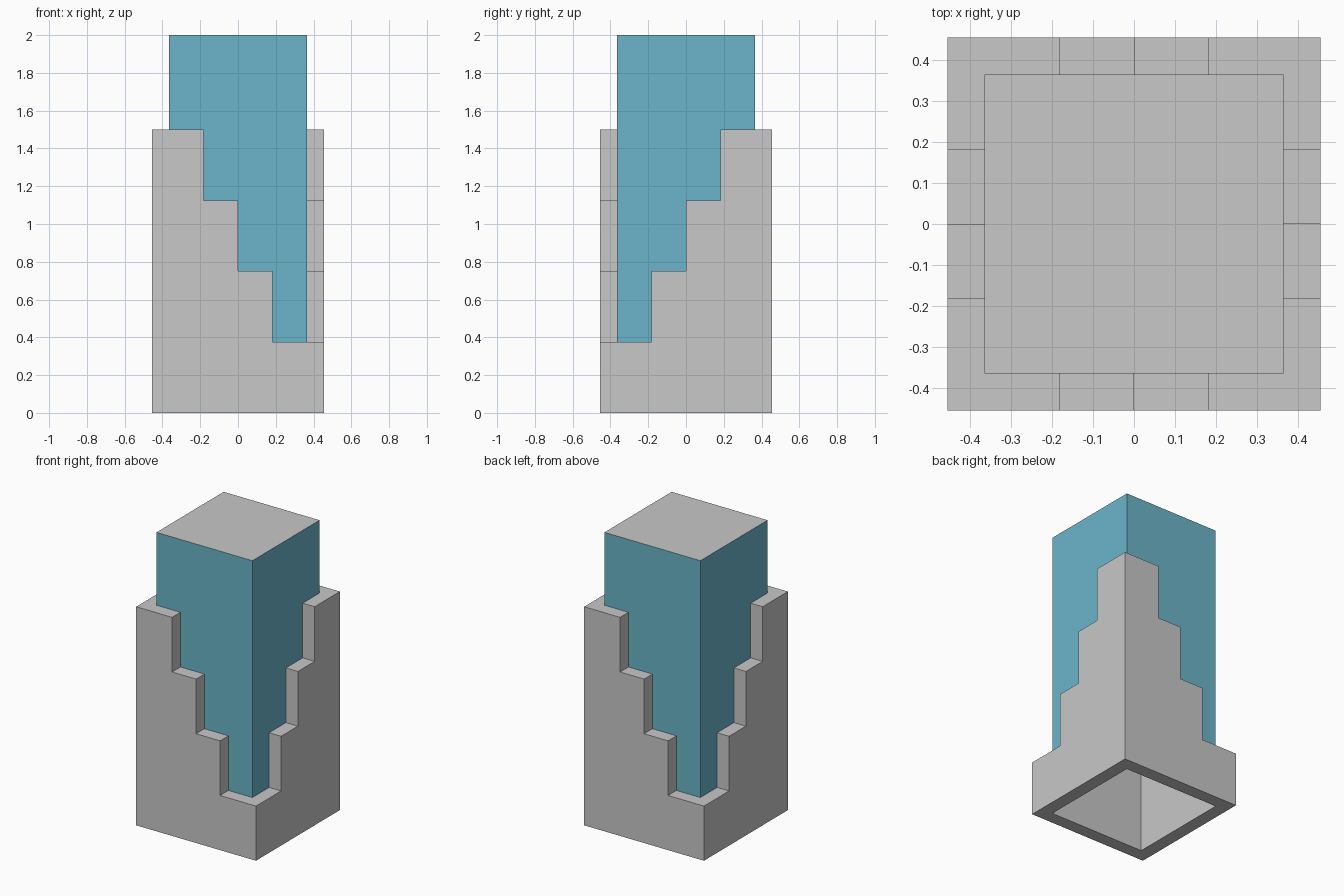
import bpy
import bmesh
from mathutils import Matrix, Vector

if "Cube" in bpy.data.objects:
    bpy.data.objects.remove(bpy.data.objects["Cube"])

OUT, INN, STEP, RISE, TOP = 0.4545, 0.364, 0.182, 0.375, 2.0


def material(name, rgb):
    m = bpy.data.materials.new(name)
    m.diffuse_color = (*rgb, 1)
    m.use_nodes = True
    m.node_tree.nodes["Principled BSDF"].inputs["Base Color"].default_value = m.diffuse_color
    return m


grey = material("light grey", (0.58, 0.58, 0.58))
blue = material("glass blue", (0.147, 0.463, 0.591))


def make_object(name, quads, mat):
    bm = bmesh.new()
    for q in quads:
        bm.faces.new([bm.verts.new(p) for p in q])
    bmesh.ops.remove_doubles(bm, verts=bm.verts, dist=1e-5)
    mesh = bpy.data.meshes.new(name)
    bm.to_mesh(mesh)
    bm.free()
    mesh.materials.append(mat)
    bpy.context.collection.objects.link(bpy.data.objects.new(name, mesh))


frame, glass = [], []
outer_x = [-OUT, -STEP, 0, STEP, OUT]
inner_x = [-INN, -STEP, 0, STEP, INN]

# Each side is the front wall turned by quarter turns; stairs alternate direction
for side in range(4):
    rot = Matrix.Rotation(side * 1.5707963267948966, 3, 'Z')
    heights = [RISE * n for n in (4, 3, 2, 1)]
    if side % 2:
        heights.reverse()

    def add(target, *pts):
        target.append([rot @ Vector(p) for p in pts])

    for k, h in enumerate(heights):
        a, b = outer_x[k], outer_x[k + 1]
        c, d = inner_x[k], inner_x[k + 1]
        # Outer wall, inner wall, tread and underside
        add(frame, (a, -OUT, 0), (b, -OUT, 0), (b, -OUT, h), (a, -OUT, h))
        add(frame, (d, -INN, 0), (c, -INN, 0), (c, -INN, h), (d, -INN, h))
        add(frame, (a, -OUT, h), (b, -OUT, h), (d, -INN, h), (c, -INN, h))
        add(frame, (c, -INN, 0), (d, -INN, 0), (b, -OUT, 0), (a, -OUT, 0))
        # Glass above the step
        add(glass, (c, -INN, h), (d, -INN, h), (d, -INN, TOP), (c, -INN, TOP))
        # Riser to the next step
        if k < 3:
            n = heights[k + 1]
            add(frame, (b, -OUT, n), (b, -INN, n), (b, -INN, h), (b, -OUT, h))

make_object("stepped_frame", frame, grey)
make_object("glass_walls", glass, blue)

# Flat roof
make_object("roof", [[(-INN, -INN, TOP), (INN, -INN, TOP),
                      (INN, INN, TOP), (-INN, INN, TOP)]], grey)
